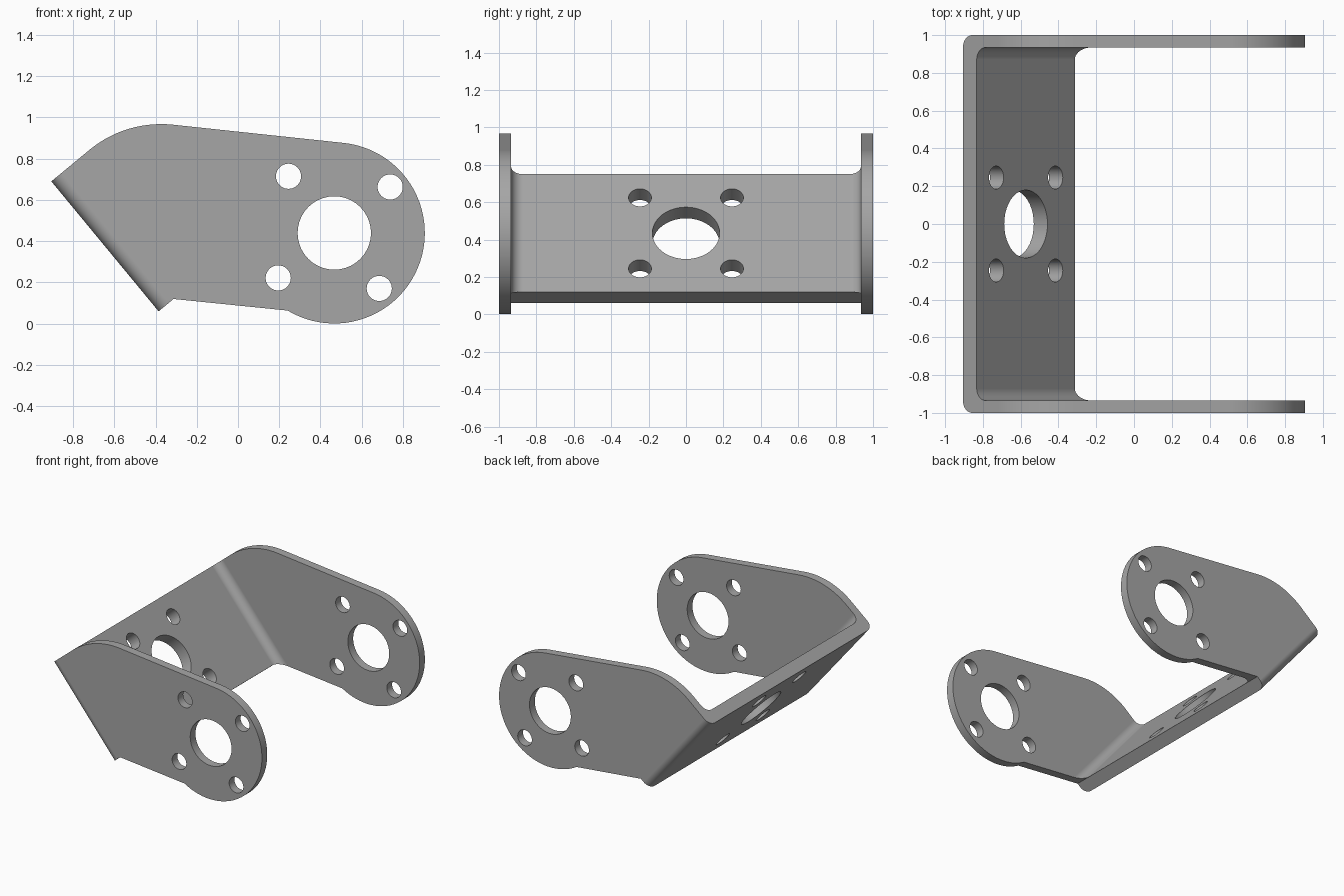
import bpy, bmesh, math
from mathutils import Vector, Matrix

cube = bpy.data.objects.get("Cube")
if cube:
    bpy.data.objects.remove(cube, do_unlink=True)

# Tilted web: top outer edge, in-plane direction and inward normal (x, z)
TOP = Vector((-0.905, 0.69))
BOTTOM = Vector((-0.385, 0.06))
ALONG = (BOTTOM - TOP).normalized()
INWARD = Vector((-ALONG.y, ALONG.x))
WEB, SIDE, BEND = 0.094, 0.065, 0.063
EYE = Vector((0.467, 0.44))


def arc(cx, cy, r, a0, a1, steps):
    """Points on an arc, angles in degrees."""
    angles = [math.radians(a0 + (a1 - a0) * i / steps) for i in range(steps + 1)]
    return [Vector((cx + r * math.cos(a), cy + r * math.sin(a))) for a in angles]


def prism(name, points, place, lo, hi):
    """Extrude a 2D outline from lo to hi along the third axis of place."""
    bm = bmesh.new()
    face = bm.faces.new([bm.verts.new((p[0], p[1], lo)) for p in points])
    extruded = bmesh.ops.extrude_face_region(bm, geom=[face])["geom"]
    verts = [g for g in extruded if isinstance(g, bmesh.types.BMVert)]
    bmesh.ops.translate(bm, verts=verts, vec=(0, 0, hi - lo))
    bmesh.ops.transform(bm, matrix=place, verts=bm.verts)
    bmesh.ops.recalc_face_normals(bm, faces=bm.faces)
    mesh = bpy.data.meshes.new(name)
    bm.to_mesh(mesh)
    bm.free()
    obj = bpy.data.objects.new(name, mesh)
    bpy.context.collection.objects.link(obj)
    return obj


def frame(ax, ay, az, origin):
    m = Matrix((ax, ay, az)).transposed().to_4x4()
    m.translation = origin
    return m


def combine(obj, cutter, operation):
    """Apply a boolean and remove the helper."""
    mod = obj.modifiers.new("cut", 'BOOLEAN')
    mod.object, mod.operation, mod.solver = cutter, operation, 'EXACT'
    bpy.context.view_layer.objects.active = obj
    bpy.ops.object.modifier_apply(modifier=mod.name)
    bpy.data.objects.remove(cutter, do_unlink=True)


normal = Vector((INWARD.x, 0, INWARD.y))
down = Vector((ALONG.x, 0, ALONG.y))
across = Vector((0, 1, 0))
web_frame = frame(normal, across, down, Vector((TOP.x, 0, TOP.y)))
side_frame = frame(Vector((1, 0, 0)), Vector((0, 0, 1)), across, Vector((0, 0, 0)))

# Bent U section, one half then mirrored
reach = 2.5
inner = 1 - SIDE
half = arc(WEB + BEND, inner - BEND, BEND, 180, 90, 10)
half += [Vector((reach, inner)), Vector((reach, 1))]
half += arc(BEND, 1 - BEND, BEND, 90, 180, 10)
section = half + [Vector((p.x, -p.y)) for p in reversed(half)]
bracket = prism("bent_bracket", section, web_frame, -2, 3)

# Side outline: square lower heel, round lug and curved shoulder
lug = arc(EYE.x, EYE.y, 0.439, -121, 84, 48)
shoulder = arc(-0.373, 0.423, 0.545, 84, 129.5, 14)
outline = [TOP - INWARD * 0.2, BOTTOM - INWARD * 0.2, BOTTOM + INWARD * WEB]
combine(bracket, prism("outline", outline + lug + shoulder, side_frame, -1.5, 1.5), 'INTERSECT')

# Bore and four screw holes through both sides
side_holes = [(EYE.x, EYE.y, 0.178)]
side_holes += [(x, z, 0.061) for x, z in
               ((0.245, 0.715), (0.738, 0.663), (0.195, 0.222), (0.685, 0.171))]
for x, z, r in side_holes:
    ring = arc(x, z, r, 0, 360, 40)[:-1]
    combine(bracket, prism("side_hole", ring, side_frame, -1.5, 1.5), 'DIFFERENCE')

# Bore and four screw holes through the web
middle = (TOP + BOTTOM) / 2
hole_frame = frame(across, down, -normal, Vector((middle.x, 0, middle.y)))
web_holes = [(0, 0, 0.18)]
web_holes += [(sx * 0.246, sy * 0.246, 0.061) for sx in (-1, 1) for sy in (-1, 1)]
for x, y, r in web_holes:
    ring = arc(x, y, r, 0, 360, 40)[:-1]
    combine(bracket, prism("web_hole", ring, hole_frame, -0.3, 0.3), 'DIFFERENCE')

# Grey metal
grey = bpy.data.materials.new("grey metal")
grey.use_nodes = True
colour = (0.38, 0.38, 0.38, 1)
grey.diffuse_color = colour
grey.node_tree.nodes["Principled BSDF"].inputs["Base Color"].default_value = colour
bracket.data.materials.clear()
bracket.data.materials.append(grey)

# Smooth bends and bores with crisp edges and flat plates
bpy.ops.object.select_all(action='DESELECT')
bracket.select_set(True)
bpy.context.view_layer.objects.active = bracket
bpy.ops.object.shade_smooth_by_angle(angle=math.radians(30))
weighted = bracket.modifiers.new("flat plates", 'WEIGHTED_NORMAL')
weighted.keep_sharp = True
